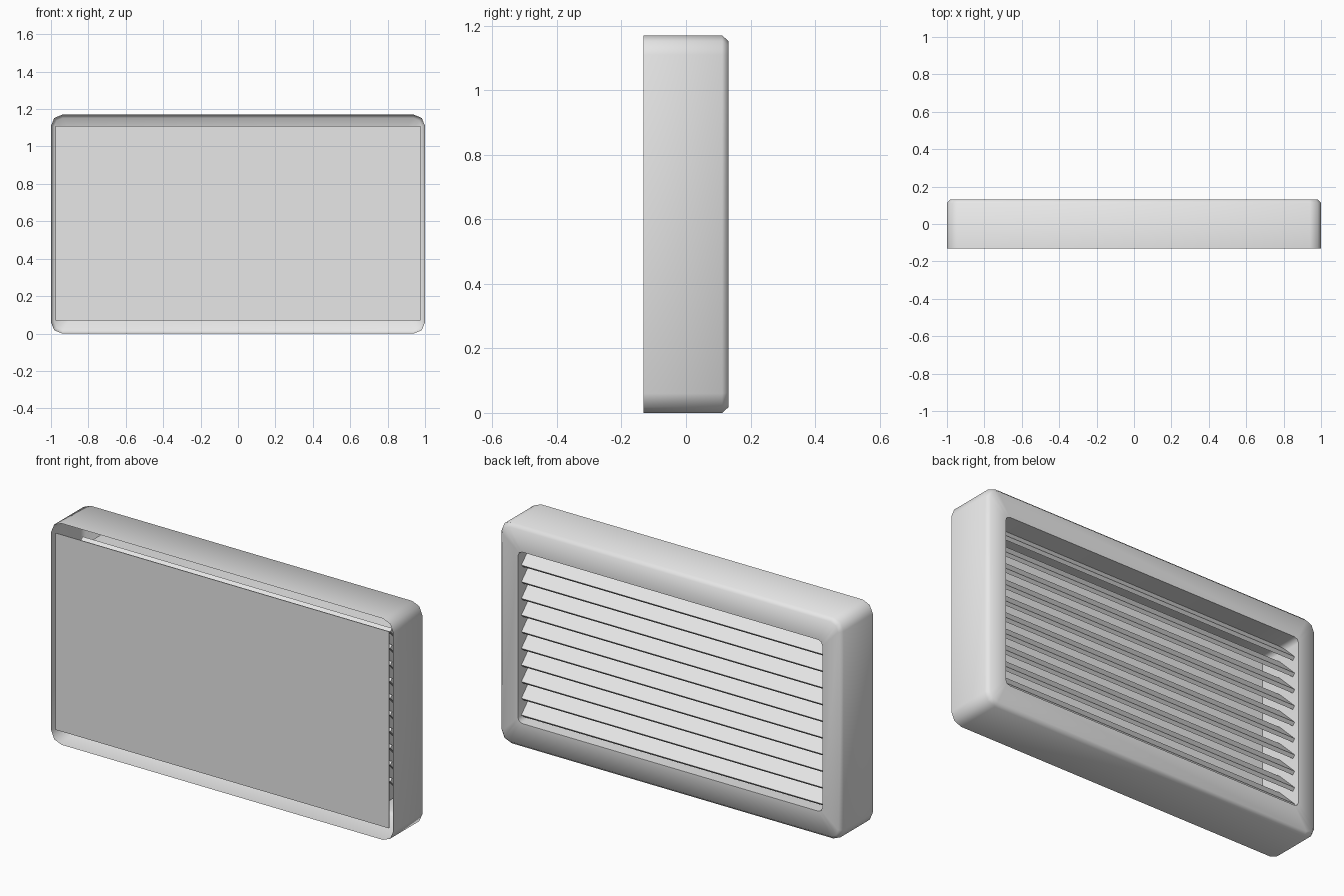
import bpy, bmesh, math
from mathutils import Matrix, Vector

if "Cube" in bpy.data.objects:
    bpy.data.objects.remove(bpy.data.objects["Cube"], do_unlink=True)

HEIGHT = 1.17
MID = HEIGHT / 2
FRONT, BACK = -0.132, 0.132

# Plain grey finish
grey = bpy.data.materials.new("light_grey")
grey.use_nodes = True
grey.diffuse_color = (0.8, 0.8, 0.8, 1)
grey.node_tree.nodes["Principled BSDF"].inputs["Base Color"].default_value = (0.8, 0.8, 0.8, 1)


def finish(name, bm, angle=None):
    bmesh.ops.recalc_face_normals(bm, faces=bm.faces)
    mesh = bpy.data.meshes.new(name)
    bm.to_mesh(mesh)
    bm.free()
    obj = bpy.data.objects.new(name, mesh)
    bpy.context.collection.objects.link(obj)
    mesh.materials.append(grey)
    if angle:
        bpy.ops.object.select_all(action='DESELECT')
        bpy.context.view_layer.objects.active = obj
        obj.select_set(True)
        bpy.ops.object.shade_smooth_by_angle(angle=math.radians(angle))
    return obj


def rounded_ring(bm, half_w, half_h, radius, y, segments=2):
    """Rounded rectangle of vertices in the upright plane at depth y."""
    ring = []
    for corner, (sx, sz) in enumerate([(1, 1), (-1, 1), (-1, -1), (1, -1)]):
        for i in range(segments + 1):
            a = math.pi / 2 * (corner + i / segments)
            ring.append(bm.verts.new((sx * (half_w - radius) + radius * math.cos(a), y,
                                      MID + sz * (half_h - radius) + radius * math.sin(a))))
    return ring


def box(bm, size, matrix):
    bmesh.ops.create_cube(bm, size=1, matrix=matrix @ Matrix.Diagonal((*size, 1)))


# Thin housing: outer wall, chamfer, rear frame and the duct behind its opening
bm = bmesh.new()
rings = [rounded_ring(bm, *r) for r in [
    (1.0, MID, 0.06, FRONT),
    (1.0, MID, 0.06, BACK - 0.02),
    (0.982, MID - 0.018, 0.045, BACK),
    (0.89, 0.453, 0.025, BACK),
    (0.89, 0.453, 0.025, FRONT + 0.004)]]
for a, b in zip(rings, rings[1:]):
    n = len(a)
    for i in range(n):
        bm.faces.new((a[i], a[(i + 1) % n], b[(i + 1) % n], b[i]))
finish("housing", bm, 50)

# Flat panel closing the front
bm = bmesh.new()
box(bm, (1.95, 0.004, 1.04), Matrix.Translation((0, FRONT + 0.002, 0.59)))
finish("front_panel", bm)

# Sloping louvre slats, lower edge towards the back
SLATS, PITCH, LENGTH = 10, 0.088, 0.155
slope = Matrix.Rotation(math.radians(-45), 4, 'X')
offset = slope @ Vector((0, -LENGTH / 2, 0))
for k in range(SLATS):
    bm = bmesh.new()
    low_edge = Vector((0, 0.097, 0.945 - PITCH * k))
    box(bm, (1.81, LENGTH, 0.02), Matrix.Translation(low_edge + offset) @ slope)
    finish(f"louvre_slat_{k + 1}", bm)
